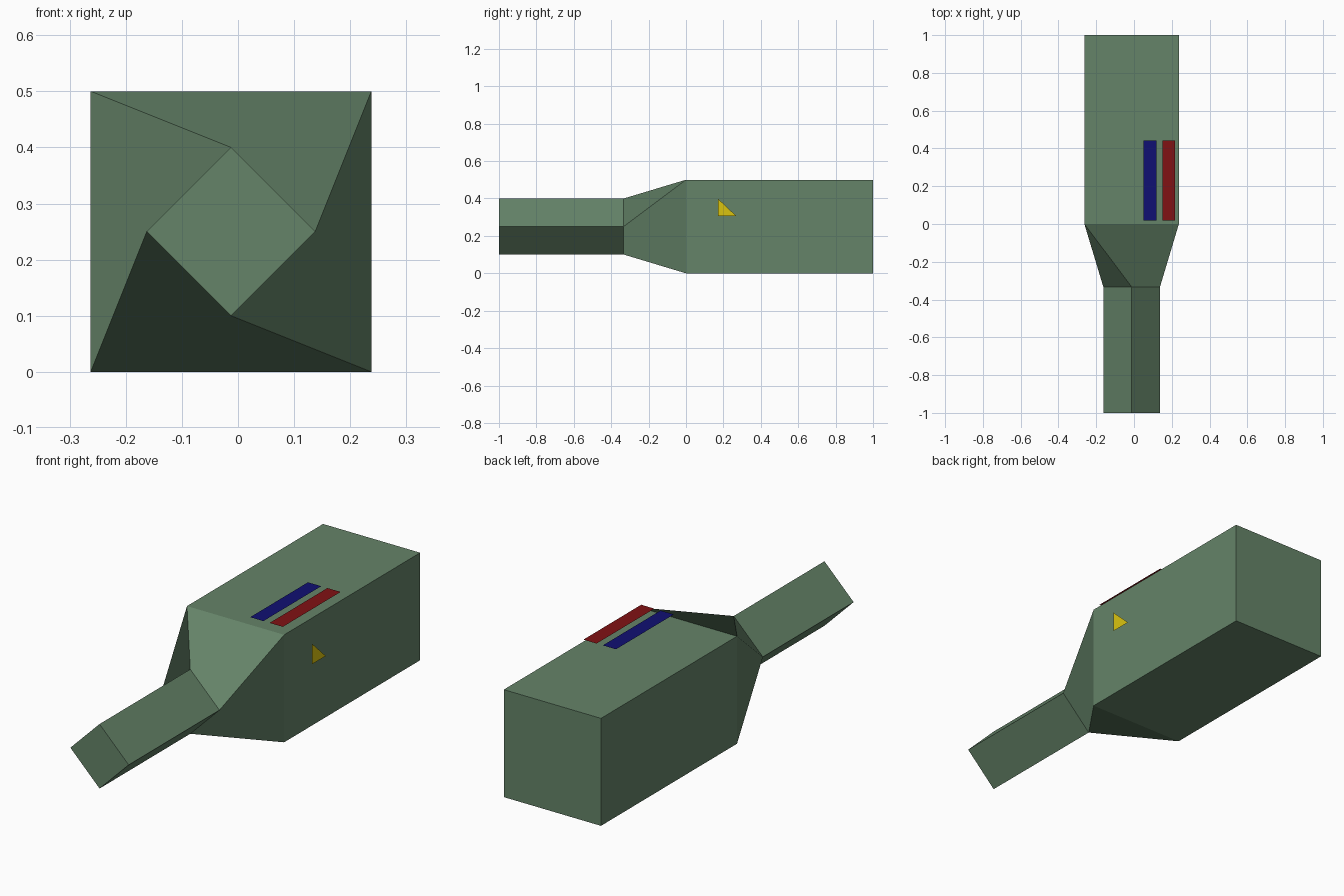
import bpy, bmesh

if "Cube" in bpy.data.objects:
    bpy.data.objects.remove(bpy.data.objects["Cube"])


def material(name, rgb):
    m = bpy.data.materials.new(name)
    m.diffuse_color = (*rgb, 1.0)
    m.use_nodes = True
    m.node_tree.nodes["Principled BSDF"].inputs["Base Color"].default_value = m.diffuse_color
    return m


GREEN = material("dull green", (0.13, 0.23, 0.14))
BLUE = material("dark blue", (0.005, 0.005, 0.17))
RED = material("dark red", (0.22, 0.006, 0.007))
YELLOW = material("yellow", (0.70, 0.55, 0.005))


def add_object(name, bm, mat):
    me = bpy.data.meshes.new(name)
    bm.to_mesh(me)
    bm.free()
    me.materials.append(mat)
    ob = bpy.data.objects.new(name, me)
    bpy.context.collection.objects.link(ob)
    return ob


def plate(name, points, mat):
    bm = bmesh.new()
    bm.faces.new([bm.verts.new(p) for p in points])
    return add_object(name, bm, mat)


# Hull: square box, twisted taper and diamond-section nose, lofted together
CX, CZ = -0.0125, 0.25
square = [(1, 1), (-1, 1), (-1, -1), (1, -1)]
diamond = [(0, 1), (-1, 0), (0, -1), (1, 0)]
bm = bmesh.new()


def ring(profile, r, y):
    return [bm.verts.new((CX + r * u, y, CZ + r * v)) for u, v in profile]


back, front = ring(square, 0.25, 1.0), ring(square, 0.25, 0.0)
neck, tip = ring(diamond, 0.15, -0.333), ring(diamond, 0.15, -1.0)
for i in range(4):
    j = (i + 1) % 4
    bm.faces.new((back[i], back[j], front[j], front[i]))
    bm.faces.new((front[i], front[j], neck[i], neck[i - 1]))
    bm.faces.new((neck[i], neck[j], tip[j], tip[i]))
bm.faces.new(tip)
bm.faces.new(back[::-1])
add_object("hull", bm, GREEN)

# Two stripes hovering just above the top
for name, x, mat in (("blue_stripe", 0.05, BLUE), ("red_stripe", 0.15, RED)):
    x2, y1, y2, z = x + 0.068, 0.018, 0.443, 0.525
    plate(name, [(x, y1, z), (x2, y1, z), (x2, y2, z), (x, y2, z)], mat)

# Triangular marker just off the right side
plate("side_marker", [(0.2625, 0.17, 0.40), (0.2625, 0.17, 0.305),
                      (0.2625, 0.27, 0.305)], YELLOW)
